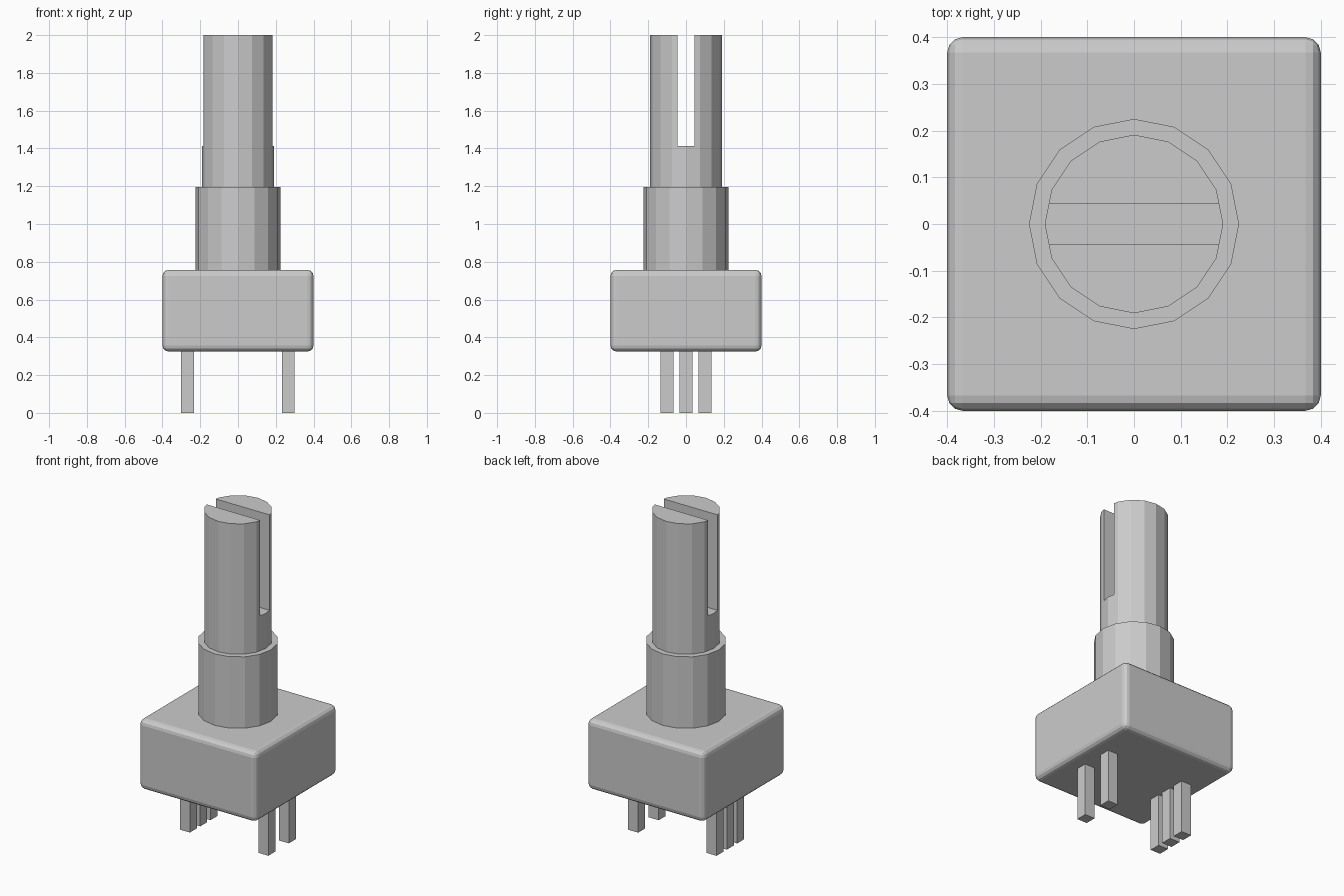
import bpy

if "Cube" in bpy.data.objects:
    bpy.data.objects.remove(bpy.data.objects["Cube"])


def box(name, lo, hi):
    size = [h - l for l, h in zip(lo, hi)]
    mid = [(h + l) / 2 for l, h in zip(lo, hi)]
    bpy.ops.mesh.primitive_cube_add(size=1, location=mid)
    obj = bpy.context.object
    obj.name = name
    obj.scale = size
    bpy.ops.object.transform_apply(location=False, rotation=False, scale=True)
    return obj


def cylinder(name, radius, z0, z1):
    bpy.ops.mesh.primitive_cylinder_add(
        vertices=16, radius=radius, depth=z1 - z0, location=(0, 0, (z0 + z1) / 2))
    obj = bpy.context.object
    obj.name = name
    return obj


# Housing with rounded edges
housing = box("housing", (-0.4, -0.4, 0.325), (0.4, 0.4, 0.757))
bevel = housing.modifiers.new("rounded_edges", 'BEVEL')
bevel.width = 0.033
bevel.segments = 3

# Threaded collar, simplified to a 16-sided barrel
cylinder("bushing", 0.225, 0.75, 1.197)

# Shaft with a slot across its top, running along x
shaft = cylinder("shaft", 0.191, 1.19, 2.0)
cutter = box("slot_cutter", (-0.4, -0.044, 1.412), (0.4, 0.044, 2.2))
cut = shaft.modifiers.new("slot", 'BOOLEAN')
cut.operation = 'DIFFERENCE'
cut.solver = 'EXACT'
cut.object = cutter
bpy.context.view_layer.objects.active = shaft
bpy.ops.object.modifier_apply(modifier=cut.name)
bpy.data.objects.remove(cutter)

# Terminal pins: three on the left, two on the right
r = 0.034
for side, x, rows in (("left", -0.268, (-0.1, 0, 0.1)), ("right", 0.266, (-0.1, 0.1))):
    for i, y in enumerate(rows):
        box(f"{side}_pin_{i + 1}", (x - r, y - r, 0), (x + r, y + r, 0.34))
